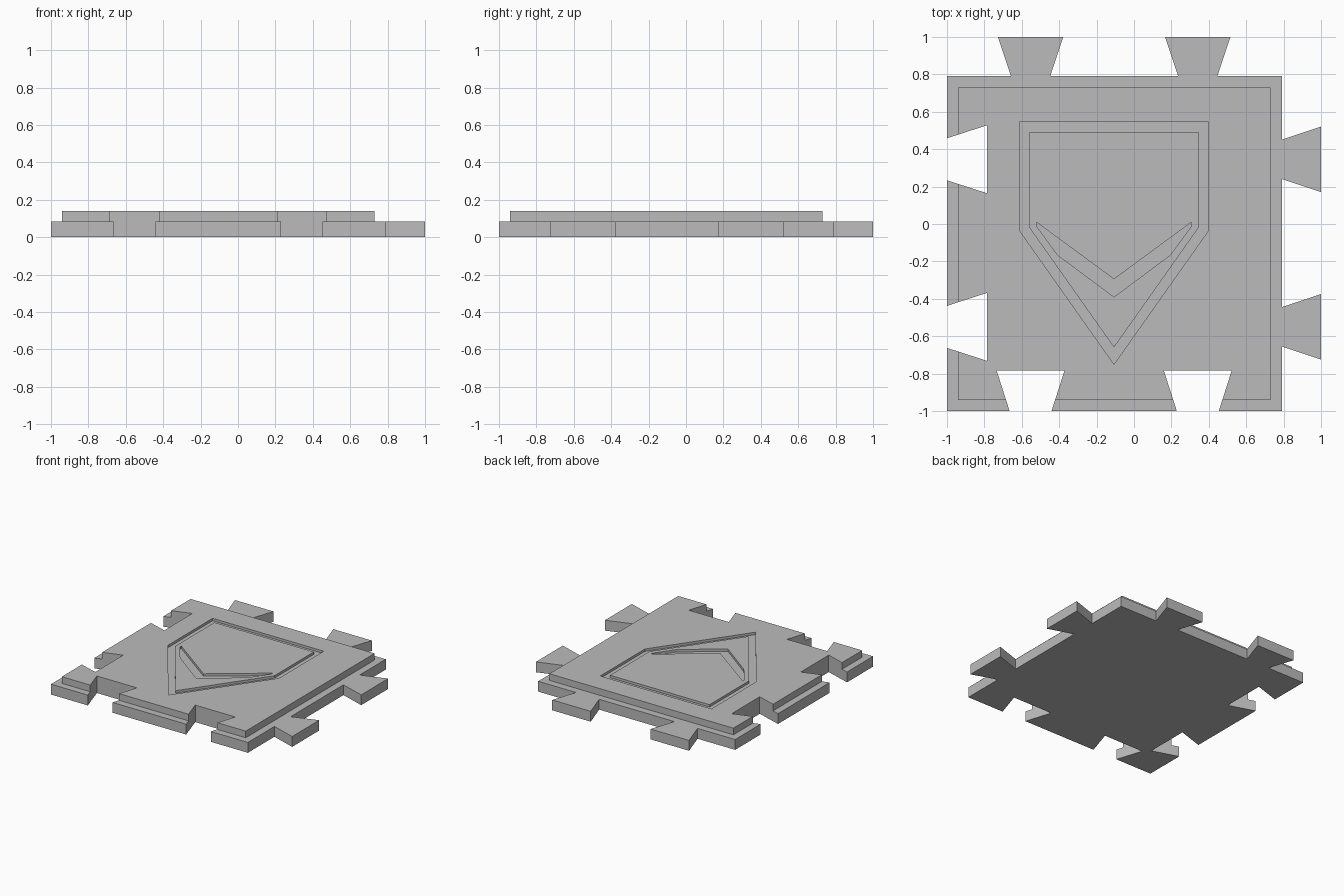
import bpy
import bmesh

cube = bpy.data.objects.get("Cube")
if cube:
    bpy.data.objects.remove(cube, do_unlink=True)

grey = bpy.data.materials.new("plain grey")
grey.use_nodes = True
grey.diffuse_color = (0.5, 0.5, 0.5, 1)
grey.node_tree.nodes["Principled BSDF"].inputs["Base Color"].default_value = (0.5, 0.5, 0.5, 1)


def prism(name, outlines, bottom, top):
    """Extrude one or more flat outlines between two heights."""
    bm = bmesh.new()
    for outline in outlines:
        face = bm.faces.new([bm.verts.new((x, y, bottom)) for x, y in outline])
        side = bmesh.ops.extrude_face_region(bm, geom=[face])
        verts = [v for v in side["geom"] if isinstance(v, bmesh.types.BMVert)]
        bmesh.ops.translate(bm, verts=verts, vec=(0, 0, top - bottom))
    bmesh.ops.recalc_face_normals(bm, faces=bm.faces)
    mesh = bpy.data.meshes.new(name)
    bm.to_mesh(mesh)
    bm.free()
    mesh.materials.append(grey)
    obj = bpy.data.objects.new(name, mesh)
    bpy.context.collection.objects.link(obj)
    return obj


def cut(target, outlines, bottom, top):
    """Subtract prisms from a part and discard the cutter."""
    cutter = prism("cutter", outlines, bottom, top)
    cutter.hide_render = True
    mod = target.modifiers.new("cut", "BOOLEAN")
    mod.operation = "DIFFERENCE"
    mod.solver = "EXACT"
    mod.object = cutter
    bpy.context.view_layer.objects.active = target
    bpy.ops.object.modifier_apply(modifier=mod.name)
    bpy.data.objects.remove(cutter, do_unlink=True)


def square(low, high):
    return [(low, low), (high, low), (high, high), (low, high)]


EDGE, STEP, TOP, FLOOR = 0.79, 0.085, 0.14, 0.12
X_JOINTS = (-0.553, 0.341)   # joints on the front and back edges
Y_JOINTS = (-0.55, 0.346)    # joints on the side edges

# Lower plate, with dovetail tabs on its left and back edges
outline = [(-1, -1), (EDGE, -1)]
for c in Y_JOINTS:
    outline += [(EDGE, c - 0.105), (1, c - 0.175), (1, c + 0.175), (EDGE, c + 0.105)]
outline.append((EDGE, EDGE))
for c in reversed(X_JOINTS):
    outline += [(c + 0.105, EDGE), (c + 0.175, 1), (c - 0.175, 1), (c - 0.105, EDGE)]
outline.append((-1, EDGE))
base_plate = prism("base_plate", [outline], 0, STEP)

# Raised plate set in from the edge
top_plate = prism("top_plate", [square(-0.942, 0.73)], STEP, TOP)

# Dovetail notches through both plates
notches = []
for c in Y_JOINTS:
    notches.append([(-1.1, c - 0.08), (-0.785, c - 0.182),
                    (-0.785, c + 0.182), (-1.1, c + 0.08)])
for c in X_JOINTS:
    notches.append([(c - 0.08, -1.1), (c + 0.08, -1.1),
                    (c + 0.182, -0.782), (c - 0.182, -0.782)])
for plate in (base_plate, top_plate):
    cut(plate, notches, -0.1, 0.3)


def mirrored(points, axis=-0.107):
    """Complete a half outline that starts and ends on the mirror axis."""
    right = [(axis + x, y) for x, y in points]
    left = [(axis - x, y) for x, y in reversed(points[1:-1])]
    return right + left


# Shield-shaped groove: a recess with an island filling its middle
shield = mirrored([(0, -0.75), (0.505, -0.035), (0.505, 0.545), (0, 0.545)])
island = mirrored([(0, -0.66), (0.452, -0.02), (0.452, 0.493), (0, 0.493)])
cut(top_plate, [shield], FLOOR, 0.3)
shield_panel = prism("shield_panel", [island], FLOOR, TOP)

# Chevron recess in the shield panel
chevron = mirrored([(0, -0.39), (0.302, -0.165), (0.415, -0.01), (0.415, 0.01), (0, -0.295)])
cut(shield_panel, [chevron], FLOOR - 0.1, 0.3)
